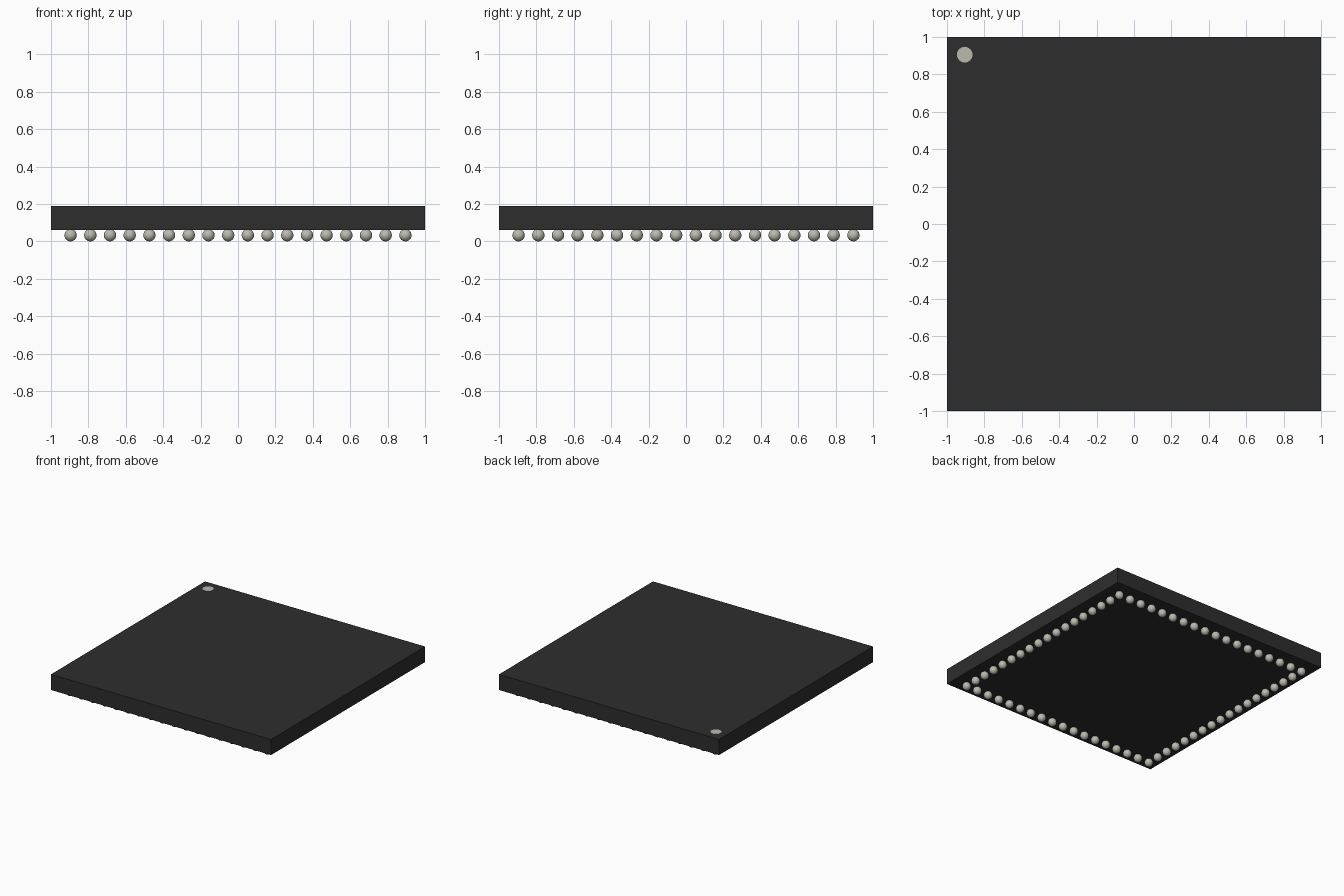
import bpy
import bmesh
from mathutils import Matrix

cube = bpy.data.objects.get("Cube")
if cube:
    bpy.data.objects.remove(cube, do_unlink=True)

BALL_R = 0.033
BODY_BOTTOM, BODY_TOP = 0.06, 0.188
PER_SIDE = 18
REACH = 0.895


def material(name, rgb):
    mat = bpy.data.materials.new(name)
    mat.use_nodes = True
    color = (*rgb, 1)
    mat.diffuse_color = color
    mat.node_tree.nodes["Principled BSDF"].inputs["Base Color"].default_value = color
    return mat


def add_object(name, bm, mat, smooth=False):
    mesh = bpy.data.meshes.new(name)
    bm.to_mesh(mesh)
    bm.free()
    mesh.materials.append(mat)
    for poly in mesh.polygons:
        poly.use_smooth = smooth
    obj = bpy.data.objects.new(name, mesh)
    bpy.context.collection.objects.link(obj)
    return obj


black = material("black plastic", (0.027, 0.027, 0.027))
solder = material("solder grey", (0.50, 0.49, 0.43))

# Flat package body
bm = bmesh.new()
height = BODY_TOP - BODY_BOTTOM
bmesh.ops.create_cube(bm, size=1, matrix=Matrix.Translation((0, 0, BODY_BOTTOM + height / 2))
                      @ Matrix.Diagonal((2, 2, height, 1)))
add_object("package_body", bm, black)

# Corner marker disc on the top face
bm = bmesh.new()
bmesh.ops.create_cone(bm, cap_ends=True, segments=24, radius1=0.042, radius2=0.042, depth=0.004,
                      matrix=Matrix.Translation((-0.905, 0.905, BODY_TOP)))
add_object("corner_marker", bm, solder)

# Single ring of solder balls around the underside
bm = bmesh.new()
steps = [-REACH + 2 * REACH * i / (PER_SIDE - 1) for i in range(PER_SIDE)]
for i, x in enumerate(steps):
    for j, y in enumerate(steps):
        if {i, j} & {0, PER_SIDE - 1}:
            bmesh.ops.create_uvsphere(bm, u_segments=20, v_segments=12, radius=BALL_R,
                                      matrix=Matrix.Translation((x, y, BALL_R)))
add_object("solder_balls", bm, solder, smooth=True)
